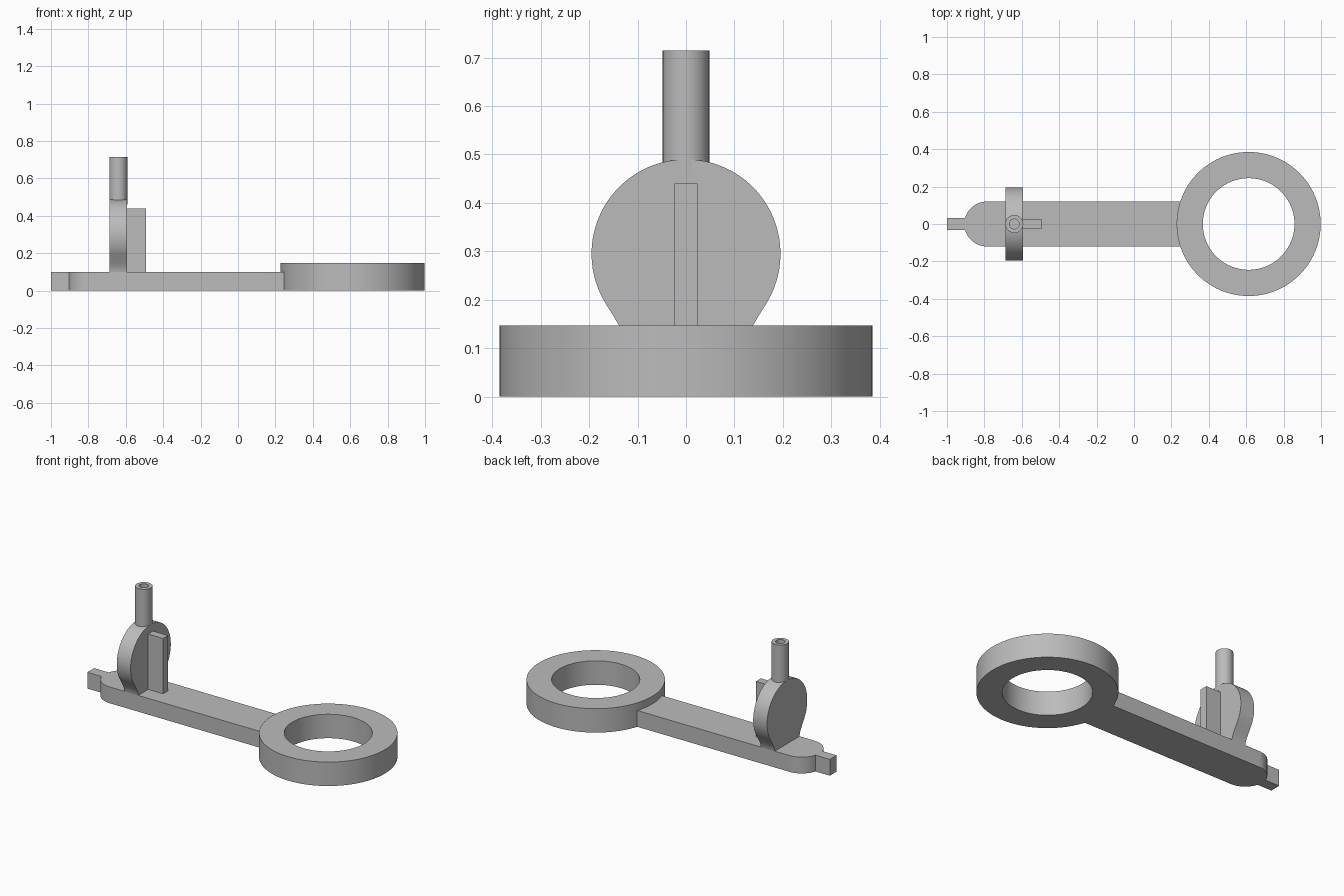
import bpy
import bmesh
from math import sin, cos, pi, asin, sqrt, radians
from mathutils import Vector

cube = bpy.data.objects.get("Cube")
if cube:
    bpy.data.objects.remove(cube, do_unlink=True)

grey = bpy.data.materials.new("plain grey")
grey.use_nodes = True
colour = (0.5, 0.5, 0.5, 1)
grey.diffuse_color = colour
grey.node_tree.nodes["Principled BSDF"].inputs["Base Color"].default_value = colour


def finish(name, bm):
    bmesh.ops.recalc_face_normals(bm, faces=bm.faces)
    mesh = bpy.data.meshes.new(name)
    bm.to_mesh(mesh)
    bm.free()
    mesh.materials.append(grey)
    obj = bpy.data.objects.new(name, mesh)
    bpy.context.collection.objects.link(obj)
    bpy.ops.object.select_all(action="DESELECT")
    obj.select_set(True)
    bpy.context.view_layer.objects.active = obj
    bpy.ops.object.shade_smooth_by_angle(angle=radians(25))
    return obj


def extrude(name, outline, direction):
    """Solid from a closed outline of 3D points."""
    bm = bmesh.new()
    face = bm.faces.new([bm.verts.new(p) for p in outline])
    result = bmesh.ops.extrude_face_region(bm, geom=[face], use_keep_orig=True)
    moved = [v for v in result["geom"] if isinstance(v, bmesh.types.BMVert)]
    bmesh.ops.translate(bm, verts=moved, vec=Vector(direction))
    return finish(name, bm)


def lathe(name, x, profile, steps):
    """Closed (radius, height) profile turned about a vertical axis."""
    bm = bmesh.new()
    rings = []
    for r, z in profile:
        if r == 0:
            rings.append([bm.verts.new((x, 0, z))] * steps)
        else:
            rings.append([bm.verts.new((x + r * cos(2 * pi * i / steps),
                                        r * sin(2 * pi * i / steps), z))
                          for i in range(steps)])
    for a, b in zip(rings, rings[1:] + rings[:1]):
        for i in range(steps):
            j = (i + 1) % steps
            corners = list(dict.fromkeys((a[i], a[j], b[j], b[i])))
            if len(corners) > 2:
                bm.faces.new(corners)
    return finish(name, bm)


def arc(cx, cy, r, start, end, n):
    return [(cx + r * cos(start + (end - start) * i / n),
             cy + r * sin(start + (end - start) * i / n)) for i in range(n + 1)]


# Large ring
ring_x, ring_r = 0.613, 0.385
lathe("ring", ring_x, [(ring_r, 0), (ring_r, 0.147), (0.245, 0.147), (0.245, 0)], 96)

# Flat arm with a rounded end and a small square tab, fitted to the ring
half, tab, thick, end_x = 0.12, 0.033, 0.1, -0.787
a = asin(half / ring_r)
t = asin(tab / half)
outline = arc(ring_x, 0, ring_r, pi + a, pi - a, 12)
outline += arc(end_x, 0, half, pi / 2, pi - t, 16)
outline += [(-1, tab), (-1, -tab)]
outline += arc(end_x, 0, half, pi + t, 3 * pi / 2, 16)
extrude("arm", [(x, y, 0) for x, y in outline], (0, 0, thick))

# Upright disc whose sides sweep into a narrower foot
disc_x, disc_z, disc_r = -0.64, 0.295, 0.195
low = -asin(0.105 / disc_r)
side = [(half, thick), (0.123, 0.115), (0.129, 0.13), (0.137, 0.145), (0.15, 0.167)]
outline = side + arc(0, disc_z, disc_r, low, pi - low, 64)
outline += [(-y, z) for y, z in reversed(side)]
extrude("upright_disc", [(disc_x - 0.047, y, z) for y, z in outline], (0.094, 0, 0))

# Rib on the face of the disc
rib = 0.024
extrude("rib", [(-0.6, -rib, thick), (-0.492, -rib, thick),
                (-0.492, rib, thick), (-0.6, rib, thick)], (0, 0, 0.34))

# Hollow post on top of the disc
lathe("post", disc_x, [(0, 0.46), (0.048, 0.46), (0.048, 0.715),
                       (0.026, 0.715), (0.026, 0.5), (0, 0.5)], 48)
